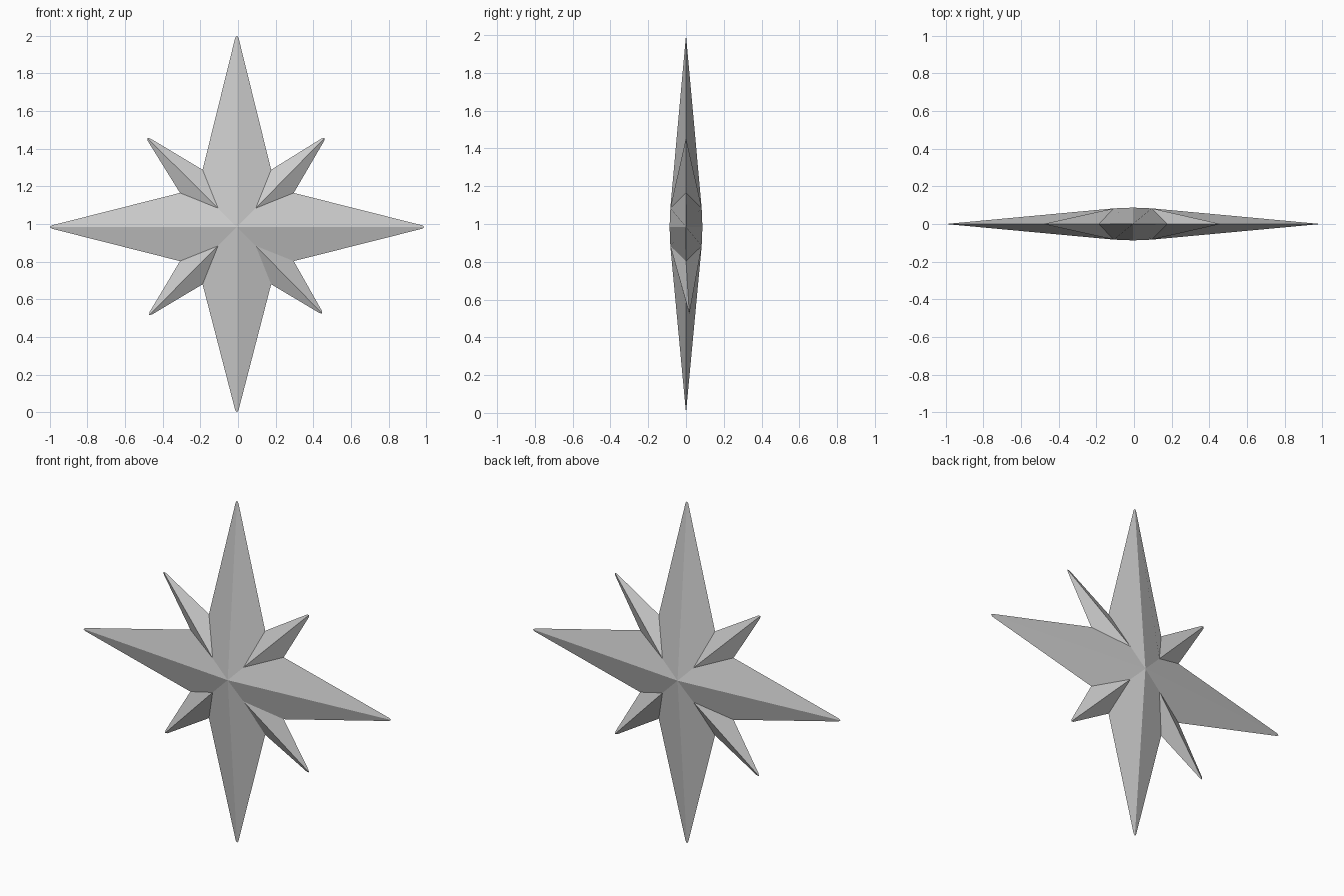
import bpy, bmesh
from mathutils import Vector

if "Cube" in bpy.data.objects:
    bpy.data.objects.remove(bpy.data.objects["Cube"])

DEPTH = 0.087                       # half thickness at the centre
CX, CZ = -0.006, 0.984              # centre of the star
TOP, BOTTOM = (CX, 0, 2.0), (CX, 0, 0.0)
LEFT, RIGHT = (-1.0, 0, 0.984), (0.99, 0, 0.984)

bm = bmesh.new()


def shoulder(tip, notch):
    """Point beside a tip, making the tip slightly blunt."""
    tip, notch = Vector(tip), Vector(notch)
    axis = (tip - Vector((CX, 0, CZ))).normalized()
    d = notch - tip
    side = (d - axis * d.dot(axis)).normalized()
    return tip - axis * 0.012 + side * 0.009


def face(points):
    bm.faces.new([bm.verts.new(p) for p in points])


# Four quadrants, each with half of two long rays and one short ray
short_tips = {(1, 1): (0.46, 0, 1.457), (-1, 1): (-0.482, 0, 1.457),
              (1, -1): (0.447, 0.018, 0.525), (-1, -1): (-0.472, 0, 0.517)}
for (sx, sz), short in short_tips.items():
    side_tip = RIGHT if sx > 0 else LEFT
    end_tip = TOP if sz > 0 else BOTTOM
    n_side = (CX + sx * 0.302, 0, CZ + sz * 0.181)
    n_end = (CX + sx * 0.182, 0, CZ + sz * 0.304)
    for sy in (-1, 1):
        centre = (CX, sy * DEPTH, CZ)
        inner = (CX + sx * 0.1, sy * 0.083, CZ + sz * 0.1)
        face((centre, side_tip, shoulder(side_tip, n_side), n_side, inner))
        face((inner, n_side, shoulder(short, n_side), short))
        face((inner, short, shoulder(short, n_end), n_end))
        face((centre, inner, n_end, shoulder(end_tip, n_end), end_tip))

bmesh.ops.remove_doubles(bm, verts=bm.verts, dist=0.0005)
bmesh.ops.recalc_face_normals(bm, faces=bm.faces)
mesh = bpy.data.meshes.new("eight_point_star")
bm.to_mesh(mesh)
bm.free()
star = bpy.data.objects.new("eight_point_star", mesh)
bpy.context.collection.objects.link(star)
